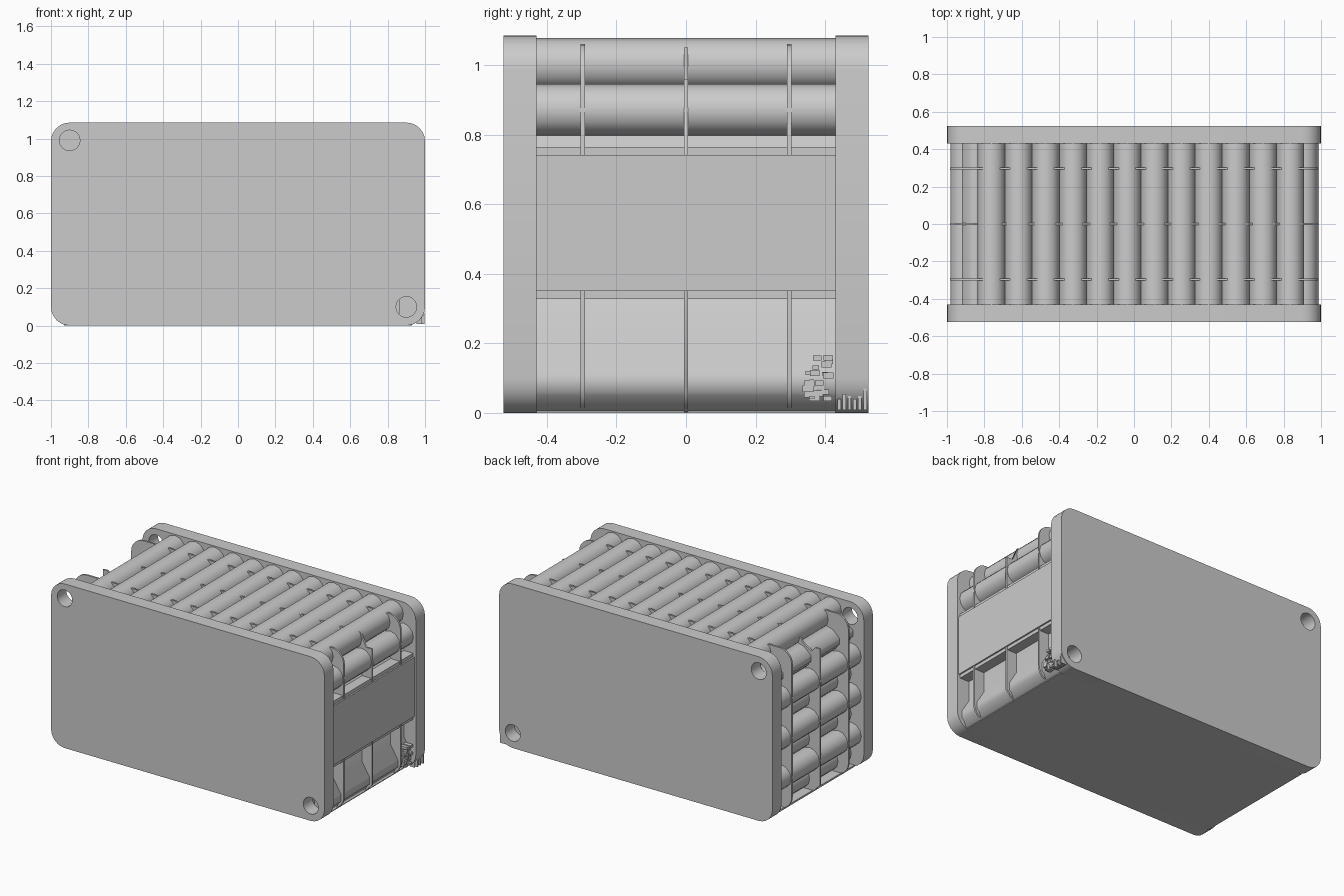
import bpy, math, random

if "Cube" in bpy.data.objects:
    bpy.data.objects.remove(bpy.data.objects["Cube"])

random.seed(4)
TOP = 1.085          # overall height
INNER, OUTER = 0.43, 0.525   # end plate faces along y


def prism(name, loops, y0, y1):
    """Extrude closed x/z outlines (extra loops are holes) from y0 to y1."""
    cu = bpy.data.curves.new(name, 'CURVE')
    cu.dimensions = '2D'
    cu.fill_mode = 'BOTH'
    cu.extrude = (y1 - y0) / 2
    for pts in loops:
        sp = cu.splines.new('POLY')
        sp.points.add(len(pts) - 1)
        for p, (x, z) in zip(sp.points, pts):
            p.co = (x, z, 0, 1)
        sp.use_cyclic_u = True
    ob = bpy.data.objects.new(name, cu)
    bpy.context.collection.objects.link(ob)
    ob.rotation_euler.x = math.pi / 2
    ob.location.y = (y0 + y1) / 2
    bpy.ops.object.select_all(action='DESELECT')
    ob.select_set(True)
    bpy.context.view_layer.objects.active = ob
    bpy.ops.object.convert(target='MESH')
    return bpy.context.object


def circle(cx, cz, r, n):
    return [(cx + r * math.cos(2 * math.pi * i / n),
             cz + r * math.sin(2 * math.pi * i / n)) for i in range(n)]


def rounded(x0, x1, z0, z1, r, n=6):
    pts = []
    for k, (cx, cz) in enumerate([(x1 - r, z1 - r), (x0 + r, z1 - r),
                                  (x0 + r, z0 + r), (x1 - r, z0 + r)]):
        for i in range(n + 1):
            a = math.pi / 2 * (k + i / n)
            pts.append((cx + r * math.cos(a), cz + r * math.sin(a)))
    return pts


def box(name, x0, x1, y0, y1, z0, z1):
    bpy.ops.mesh.primitive_cube_add(
        size=1, location=((x0 + x1) / 2, (y0 + y1) / 2, (z0 + z1) / 2))
    ob = bpy.context.object
    ob.name = name
    ob.scale = (x1 - x0, y1 - y0, z1 - z0)
    return ob


# end plates with two bolt holes each
for name, y0, y1 in (("front_plate", -OUTER, -INNER), ("back_plate", INNER, OUTER)):
    prism(name, [rounded(-1, 1, 0, TOP, 0.1),
                 circle(-0.9, 0.99, 0.055, 24),
                 circle(0.9, 0.1, 0.055, 24)], y0, y1)

# staggered stack of cells; the bolt corners and the space behind the panel stay empty
ROWS, COLS, PITCH = 8, 13, 0.1451
for r in range(ROWS):
    z = 1.0025 - r * 0.1314
    start = -0.907 if r % 2 == 0 else -0.834
    for c in range(COLS):
        if (r, c) in ((0, 0), (7, 12), (3, 12), (5, 12)):
            continue
        prism(f"cell_{r}_{c}", [circle(start + c * PITCH, z, 0.075, 12)],
              -INNER, INNER)

# outer ribs, rounded at the corners
for name, y in (("rib_front", -0.297), ("rib_back", 0.297)):
    prism(name, [rounded(-0.985, 0.985, 0.003, 1.06, 0.09)], y - 0.006, y + 0.006)

# middle rib with notched top corners
prism("rib_middle", [[(-0.985, 0.06), (-0.93, 0.003), (0.93, 0.003), (0.985, 0.06),
                      (0.985, 0.96), (0.94, 0.96), (0.90, 1.05), (-0.80, 1.05),
                      (-0.86, 0.97), (-0.92, 0.93), (-0.95, 0.96), (-0.985, 0.96)]],
      -0.006, 0.006)

# right wall behind the panel, sloping out around the lower bolt corner
prism("right_wall", [[(0.86, 0.012), (0.93, 0.005), (0.95, 0.05), (0.965, 0.06),
                      (0.965, 0.11), (0.912, 0.197), (0.912, 0.85), (0.86, 0.85)]],
      -INNER, INNER)

# side panel with a small lip above and below
box("side_panel", 0.90, 0.99, -INNER, INNER, 0.35, 0.742)
box("panel_upper_lip", 0.90, 0.98, -INNER, INNER, 0.742, 0.765)
box("panel_lower_lip", 0.90, 0.98, -INNER, INNER, 0.328, 0.35)

# sloped filler at the upper left bolt corner
prism("left_corner_filler", [[(-0.92, 0.86), (-0.84, 0.86), (-0.82, 0.96),
                              (-0.87, 0.945), (-0.92, 0.90)]], -INNER, INNER)

# flat bottom sheet
box("bottom_sheet", -0.93, 0.93, -INNER, INNER, 0.0, 0.012)

# cluster of small fittings in the lower right back corner
for i in range(26):
    y = random.uniform(0.35, 0.415)
    z = random.uniform(0.03, 0.165)
    s = random.uniform(0.006, 0.016)
    box(f"fitting_{i}", 0.92, random.uniform(0.965, 0.985),
        y - s, y + s, z - s * 0.6, z + s * 0.6)
for i in range(6):
    y = 0.435 + i * 0.015
    box(f"lower_fitting_{i}", 0.955, 0.985 + 0.012 * (i % 2), y, y + 0.01,
        0.008, 0.04 + 0.015 * (i % 3))
